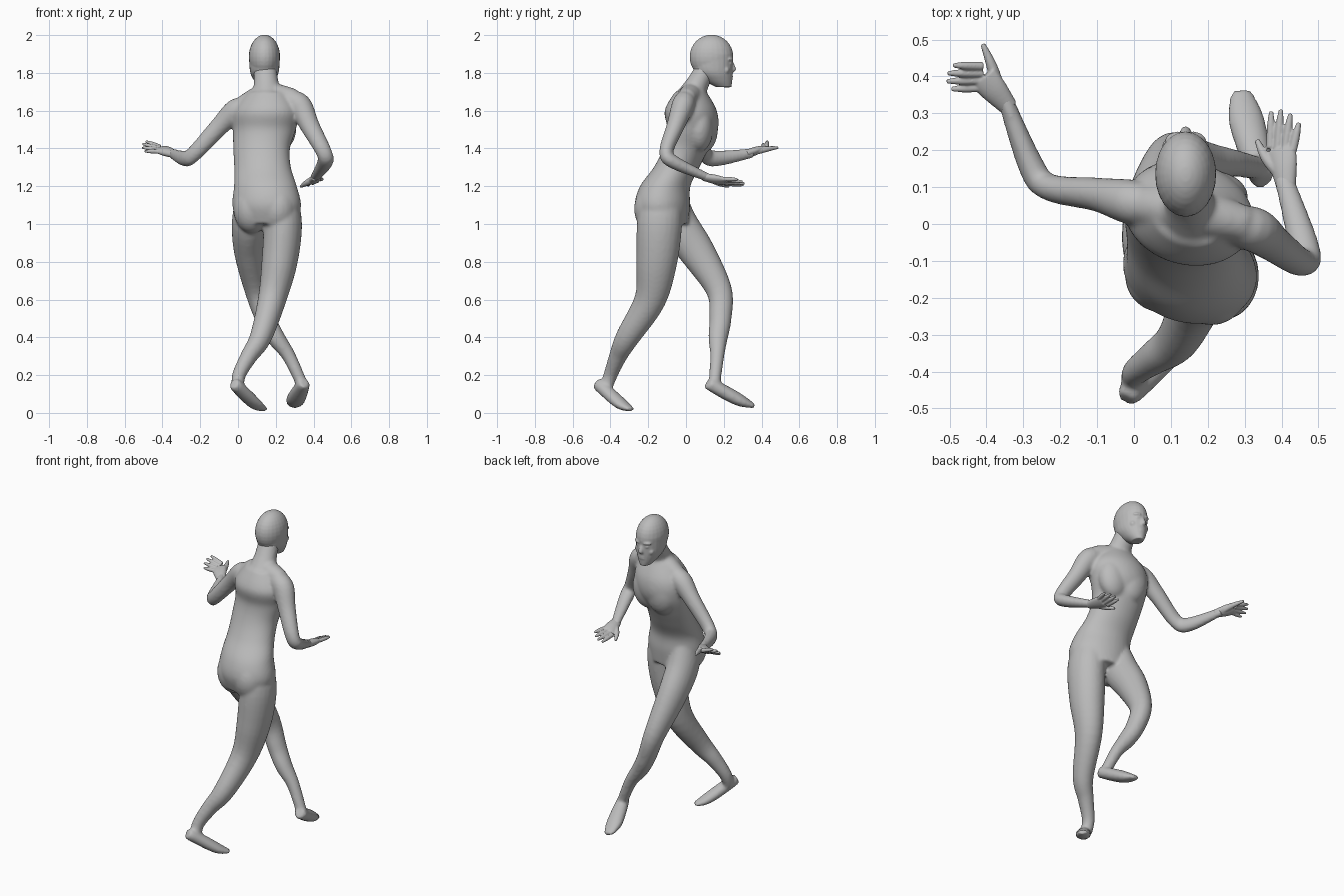
import bpy, bmesh, math
from mathutils import Vector, Matrix

cube = bpy.data.objects.get("Cube")
if cube:
    bpy.data.objects.remove(cube, do_unlink=True)

GREY = (.5, .5, .5, 1)
skin = bpy.data.materials.new("plain grey")
skin.use_nodes = True
skin.diffuse_color = GREY
skin.node_tree.nodes["Principled BSDF"].inputs["Base Color"].default_value = GREY


def spline(rows, steps):
    """Smoothly interpolate rows of numbers."""
    rows = [Vector(row) for row in rows]
    smooth = []
    for index in range(len(rows) - 1):
        before = rows[max(index - 1, 0)]
        start, end = rows[index], rows[index + 1]
        after = rows[min(index + 2, len(rows) - 1)]
        for step in range(steps):
            t = step / steps
            ease = t * t * (3 - 2 * t)
            leave = (end - before) / 2 * t * (1 - t) ** 2
            arrive = (after - start) / 2 * t * t * (1 - t)
            smooth.append(start.lerp(end, ease) + leave - arrive)
    return smooth + [rows[-1]]


def loft(bm, rows, side=(1, 0, 0), flat=1, end_flat=None, level=False, sides=24):
    """Skin elliptical rings along rows of x, y, z, radius.

    The depth of a ring is its radius times a ratio running from flat to end_flat.
    """
    end_flat = flat if end_flat is None else end_flat
    rows = spline(rows, steps=5)
    centres = [row.xyz for row in rows]
    last = len(rows) - 1
    rings = []
    for index, row in enumerate(rows):
        along = centres[min(index + 1, last)] - centres[max(index - 1, 0)]
        if level:
            along = Vector((0, 0, 1))
        along.normalize()
        across = Vector(side)
        across = (across - along * across.dot(along)).normalized()
        deep = along.cross(across) * (flat + (end_flat - flat) * index / last)
        ring = []
        for corner in range(sides):
            angle = math.tau * corner / sides
            offset = across * math.cos(angle) + deep * math.sin(angle)
            ring.append(bm.verts.new(centres[index] + offset * row.w))
        rings.append(ring)
    for low, high in zip(rings, rings[1:]):
        for corner in range(sides):
            following = (corner + 1) % sides
            bm.faces.new((low[corner], low[following], high[following], high[corner]))
    bm.faces.new(reversed(rings[0]))
    bm.faces.new(rings[-1])


def blob(bm, centre, size, turn=0):
    """Add an ellipsoid."""
    place = Matrix.Translation(centre) @ Matrix.Rotation(turn, 4, "Z")
    bmesh.ops.create_uvsphere(bm, u_segments=24, v_segments=16, radius=1,
                              matrix=place @ Matrix.Diagonal((*size, 1)))


def finish(bm, name, voxel, smoothing):
    """Fuse the overlapping volumes into one smooth surface."""
    mesh = bpy.data.meshes.new(name)
    bm.to_mesh(mesh)
    bm.free()
    mesh.materials.append(skin)
    obj = bpy.data.objects.new(name, mesh)
    bpy.context.collection.objects.link(obj)
    fuse = obj.modifiers.new("fuse", "REMESH")
    fuse.mode = "VOXEL"
    fuse.voxel_size = voxel
    fuse.use_smooth_shade = True
    soften = obj.modifiers.new("soften", "SMOOTH")
    soften.factor = .5
    soften.iterations = smoothing
    return obj


# Torso: evenly stacked rings from crotch to shoulders, given as x, y, radius
body = bmesh.new()
stack = [(.155, -.115, .16), (.152, -.125, .184), (.145, -.11, .168), (.13, -.05, .152),
         (.125, 0, .152), (.14, .035, .168), (.15, .025, .174), (.155, .025, .105)]
loft(body, [(x, y, 1 + level / 10, radius) for level, (x, y, radius) in enumerate(stack)],
     side=(.97, -.24, 0), flat=.78, level=True, sides=40)

# Sloping shoulder line and neck
loft(body, [(0, .055, 1.61, .05), (.15, .035, 1.68, .065), (.3, 0, 1.665, .05)], side=(0, 1, 0))
loft(body, [(.155, .02, 1.66, .09), (.15, .06, 1.74, .067), (.142, .11, 1.83, .06)], flat=.9)

# Seat and chest fullness
blob(body, (.075, -.14, 1.08), (.1, .1, .13))
blob(body, (.21, -.17, 1.08), (.1, .105, .13))
for x, y in ((.1, .095), (.21, .07)):
    blob(body, (x, y, 1.51), (.1, .075, .13))

# Trailing leg and foot
loft(body, [(.22, -.13, 1.15, .09), (.237, -.14, 1, .102), (.22, -.155, .8, .095),
            (.18, -.19, .6, .075), (.12, -.31, .4, .058), (.058, -.36, .3, .045),
            (.005, -.4, .2, .036), (0, -.425, .13, .034)],
     flat=1.2, end_flat=1)
loft(body, [(-.02, -.475, .155, .025), (0, -.445, .135, .037),
            (.09, -.345, .048, .044), (.14, -.288, .018, .026)],
     side=(1, -1, 0), flat=1.2, end_flat=.4)

# Leading leg and foot
loft(body, [(.065, -.09, 1.12, .08), (.055, -.045, 1, .088), (.06, .06, .85, .08),
            (.095, .175, .65, .06), (.145, .182, .5, .053), (.2, .17, .4, .048),
            (.27, .165, .3, .036), (.34, .15, .15, .031)], flat=1.25, end_flat=1)
loft(body, [(.352, .115, .16, .024), (.343, .14, .145, .037),
            (.305, .28, .07, .05), (.29, .362, .037, .028)],
     side=(1, .2, -.25), flat=1.2, end_flat=.4)

# Arms, from inside the shoulder to the wrist
loft(body, [(.06, .045, 1.62, .05), (-.01, .06, 1.6, .063), (-.1, .08, 1.515, .05),
            (-.23, .1, 1.375, .042), (-.28, .16, 1.347, .042), (-.355, .355, 1.376, .025)],
     side=(0, 0, 1), end_flat=.8)
loft(body, [(.26, 0, 1.66, .05), (.325, -.015, 1.63, .063), (.38, -.055, 1.52, .052),
            (.455, -.105, 1.38, .042), (.46, -.06, 1.325, .042), (.404, .13, 1.24, .026)],
     end_flat=.8)
finish(body, "body", voxel=.009, smoothing=7)

# Head, built around its own centre: skull, face and jaw, nose, lips and chin
head = bmesh.new()
blob(head, (0, -.005, .035), (.083, .116, .117))
loft(head, [(0, .06, -.126, .03), (0, .03, -.09, .056), (0, .005, -.04, .077),
            (0, 0, .05, .082)], flat=1.34, level=True)
loft(head, [(0, .095, .02, .009), (0, .11, -.03, .015), (0, .1, -.045, .012)], level=True)
for z in (-.066, -.078):
    blob(head, (0, .096, z), (.024, .013, .007))
blob(head, (0, .078, -.112), (.024, .018, .016))
# Brows, eyes and cheeks, mirrored
for s in (-1, 1):
    blob(head, (s * .032, .096, .022), (.026, .013, .008), turn=-s * .4)
    blob(head, (s * .03, .093, 0), (.014, .012, .007), turn=-s * .4)
    blob(head, (s * .042, .073, -.035), (.022, .018, .02))
finish(head, "head", voxel=.005, smoothing=5).location = (.14, .14, 1.85)


def hand(name, wrist, first, last, thumb_tip):
    """Palm, four fingers spread evenly between the first and last, and a thumb."""
    bm = bmesh.new()
    wrist, thumb_tip = Vector(wrist), Vector(thumb_tip)
    (first_base, first_tip), (last_base, last_tip) = [map(Vector, pair) for pair in (first, last)]
    across = first_base - last_base
    knuckles = (first_base + last_base) / 2
    palm = wrist.lerp(knuckles, .6)
    loft(bm, [(*wrist, .025), (*palm, .038), (*knuckles, .041)],
         side=across, flat=.8, end_flat=.35)
    # The middle fingers reach a little further
    for finger in range(4):
        share = finger / 3
        base = first_base.lerp(last_base, share)
        tip = first_tip.lerp(last_tip, share)
        tip += (tip - base) * .2 * math.sin(math.pi * share)
        loft(bm, [(*base, .012), (*base.lerp(tip, .6), .011), (*tip, .006)], side=across, sides=12)
    root = wrist.lerp(palm, .5)
    bend = root.lerp(thumb_tip, .5) + across * .2
    loft(bm, [(*root, .02), (*bend, .015), (*thumb_tip, .007)], side=(0, 0, 1), sides=12)
    finish(bm, name, voxel=.0035, smoothing=3)


# Reaching hand and lowered hand
hand("right_hand", (-.338, .315, 1.37), ((-.41, .428, 1.408), (-.49, .43, 1.438)),
     ((-.41, .37, 1.384), (-.495, .366, 1.385)), (-.41, .488, 1.405))
hand("left_hand", (.414, .09, 1.25), ((.37, .205, 1.214), (.372, .305, 1.206)),
     ((.43, .2, 1.238), (.447, .275, 1.236)), (.333, .228, 1.197))
